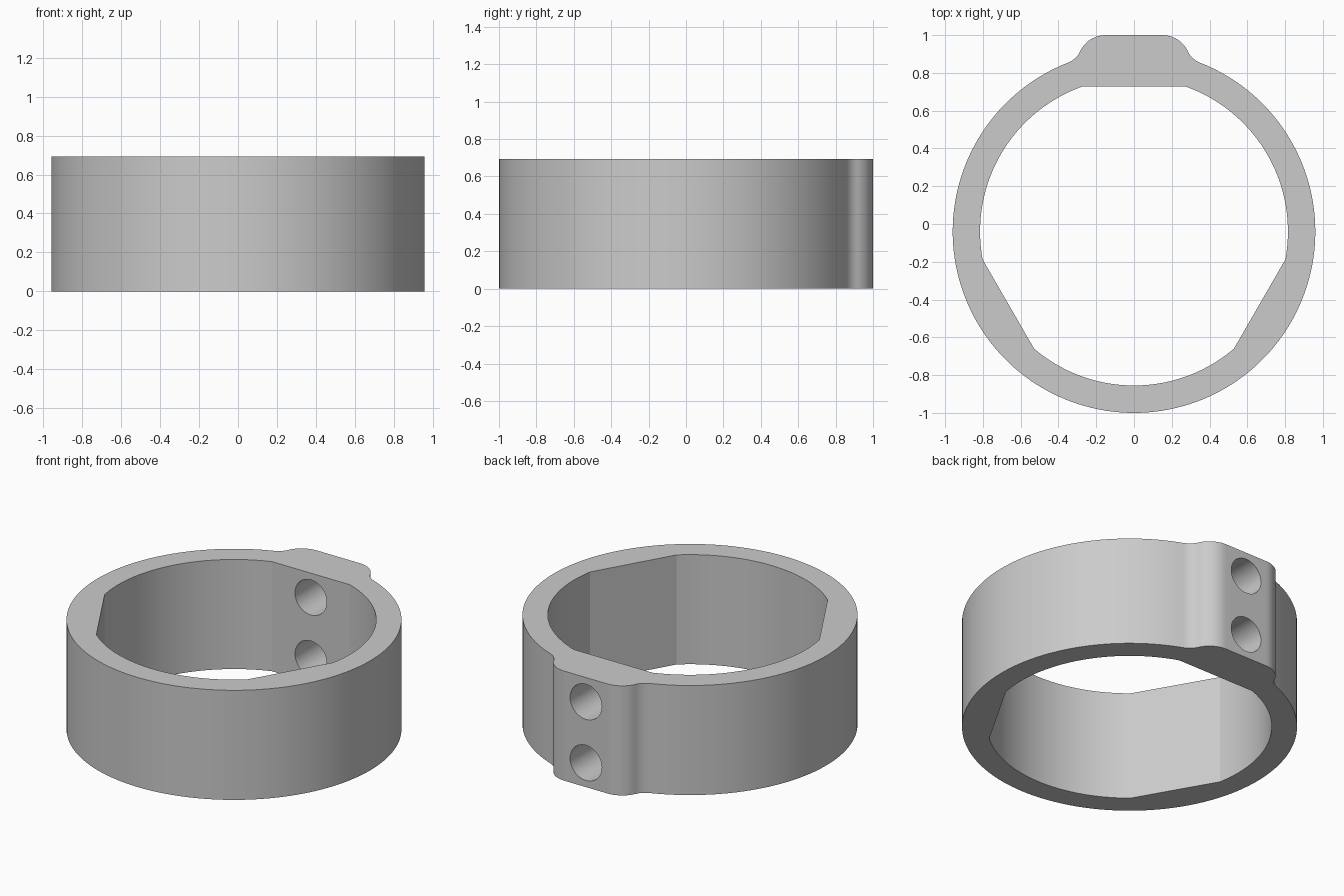
import bpy, bmesh
from math import sin, cos, asin, atan2, hypot, radians, pi, sqrt
from mathutils import Matrix

if "Cube" in bpy.data.objects:
    bpy.data.objects.remove(bpy.data.objects["Cube"])

HEIGHT = 0.693
CY = -0.04                    # ring centre in y
R_OUT, R_IN, FLAT = 0.96, 0.815, 0.768
R_BOSS, R_FILLET, BOSS_X = 0.15, 0.12, 0.15
HOLE_R, HOLE_PITCH = 0.111, 0.386

grey = bpy.data.materials.new("grey")
grey.use_nodes = True
colour = (0.6, 0.6, 0.6, 1)
grey.diffuse_color = colour
grey.node_tree.nodes["Principled BSDF"].inputs["Base Color"].default_value = colour


def arc(cx, cy, r, a0, a1, n):
    return [(cx + r * cos(a0 + (a1 - a0) * i / n),
             cy + r * sin(a0 + (a1 - a0) * i / n)) for i in range(n + 1)]


def make_object(name, bm):
    bmesh.ops.recalc_face_normals(bm, faces=bm.faces)
    mesh = bpy.data.meshes.new(name)
    bm.to_mesh(mesh)
    bm.free()
    ob = bpy.data.objects.new(name, mesh)
    bpy.context.collection.objects.link(ob)
    mesh.materials.append(grey)
    return ob


def prism(name, points, z0, z1):
    bm = bmesh.new()
    face = bm.faces.new([bm.verts.new((x, y, z0)) for x, y in points])
    new = bmesh.ops.extrude_face_region(bm, geom=[face])["geom"]
    bmesh.ops.translate(bm, vec=(0, 0, z1 - z0),
                        verts=[v for v in new if isinstance(v, bmesh.types.BMVert)])
    return make_object(name, bm)


def cut(target, cutter):
    mod = target.modifiers.new("cut", "BOOLEAN")
    mod.operation, mod.solver, mod.object = "DIFFERENCE", "EXACT", cutter
    bpy.context.view_layer.objects.active = target
    bpy.ops.object.modifier_apply(modifier=mod.name)
    bpy.data.objects.remove(cutter)


# Outer outline: round ring blending through fillets into the flat-topped boss
end = pi / 2 - asin(0.364)
fx = (R_OUT + R_FILLET) * cos(end)
fy = CY + (R_OUT + R_FILLET) * sin(end)
by = 1 - R_BOSS
tangent = atan2(fy - by, fx - BOSS_X)
half = arc(0, CY, R_OUT, -pi / 2, end, 72)
half += arc(fx, fy, R_FILLET, pi + end, pi + tangent, 10)[1:]
half += arc(BOSS_X, by, R_BOSS, tangent, pi / 2, 14)
outline = half + [(-x, y) for x, y in reversed(half[1:])]
ring = prism("clamp_ring", outline, 0, HEIGHT)

# Bore: three arcs separated by three flat chords
bite = asin(sqrt(R_IN ** 2 - FLAT ** 2) / R_IN)
bore = []
for k in range(3):
    a = pi / 2 + k * 2 * pi / 3
    bore += arc(0, CY, R_IN, a + bite, a + 2 * pi / 3 - bite, 40)
cut(ring, prism("bore_cutter", bore, -0.1, HEIGHT + 0.1))

# Two screw holes through the boss
for side in (-1, 1):
    bm = bmesh.new()
    z = HEIGHT / 2 + side * HOLE_PITCH / 2
    bmesh.ops.create_cone(bm, cap_ends=True, segments=48, radius1=HOLE_R,
                          radius2=HOLE_R, depth=0.6,
                          matrix=Matrix.Translation((0, 0.87, z)) @ Matrix.Rotation(pi / 2, 4, "X"))
    cut(ring, make_object("hole_cutter", bm))

bpy.ops.object.select_all(action="DESELECT")
ring.select_set(True)
bpy.context.view_layer.objects.active = ring
bpy.ops.object.shade_smooth_by_angle(angle=radians(20))
